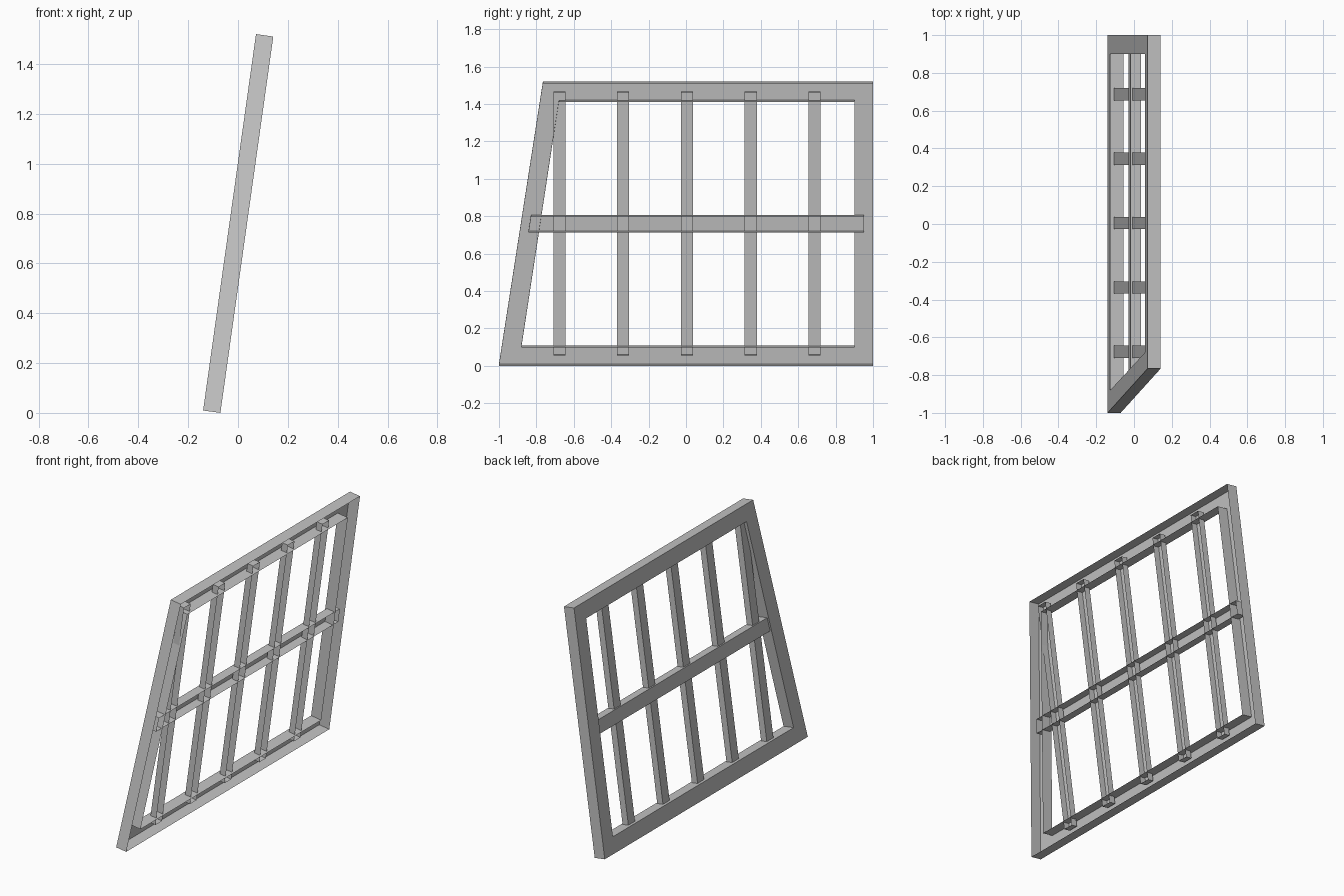
import bpy
import bmesh
import math

cube = bpy.data.objects.get("Cube")
if cube:
    bpy.data.objects.remove(cube, do_unlink=True)

grey = bpy.data.materials.new("plain_grey")
grey.use_nodes = True
grey.diffuse_color = (0.55, 0.55, 0.55, 1)
grey.node_tree.nodes["Principled BSDF"].inputs["Base Color"].default_value = (0.55, 0.55, 0.55, 1)

LEAN = math.radians(8)
DEPTH = 0.07


def ring(bm, outline, depth):
    return [bm.verts.new((depth, y, z)) for y, z in outline]


def walls(bm, near, far):
    """Join two matching loops with side walls."""
    n = len(near)
    for i in range(n):
        j = (i + 1) % n
        bm.faces.new((near[i], near[j], far[j], far[i]))


def finish(bm, name):
    """Turn the mesh into a leaning object."""
    mesh = bpy.data.meshes.new(name)
    bm.to_mesh(mesh)
    bm.free()
    mesh.materials.append(grey)
    obj = bpy.data.objects.new(name, mesh)
    obj.rotation_euler.y = LEAN
    obj.location = (-0.14, 0, DEPTH * math.sin(LEAN))
    bpy.context.collection.objects.link(obj)
    return obj


def channel(name, outline, start, end):
    """Bar with a closed face on one side and an open back."""
    bm = bmesh.new()
    near, far = ring(bm, outline, start), ring(bm, outline, end)
    bm.faces.new(near[::-1])
    walls(bm, near, far)
    return finish(bm, name)


# Outer frame: mitred ring with one slanted side, open at the back
outer = [(-1, 0), (1, 0), (1, 1.525), (-0.765, 1.525)]
inner = [(-0.88, 0.1), (0.9, 0.1), (0.9, 1.425), (-0.68, 1.425)]
bm = bmesh.new()
out_near, out_far = ring(bm, outer, 0), ring(bm, outer, DEPTH)
in_near, in_far = ring(bm, inner, 0), ring(bm, inner, DEPTH)
for i in range(4):
    j = (i + 1) % 4
    bm.faces.new((out_near[i], in_near[i], in_near[j], out_near[j]))
walls(bm, out_near, out_far)
walls(bm, in_near[::-1], in_far[::-1])
finish(bm, "outer_frame")

# Horizontal rail, its end cut along the slant
channel("cross_rail", [(-0.842, 0.72), (0.952, 0.72), (0.952, 0.805), (-0.829, 0.805)], 0.01, 0.065)

# Five upright bars
for k in range(5):
    y = 0.005 + 0.341 * (k - 2)
    a, b = y - 0.0325, y + 0.0325
    channel(f"upright_bar_{k + 1}", [(a, 0.055), (b, 0.055), (b, 1.475), (a, 1.475)], 0.02, 0.06)
